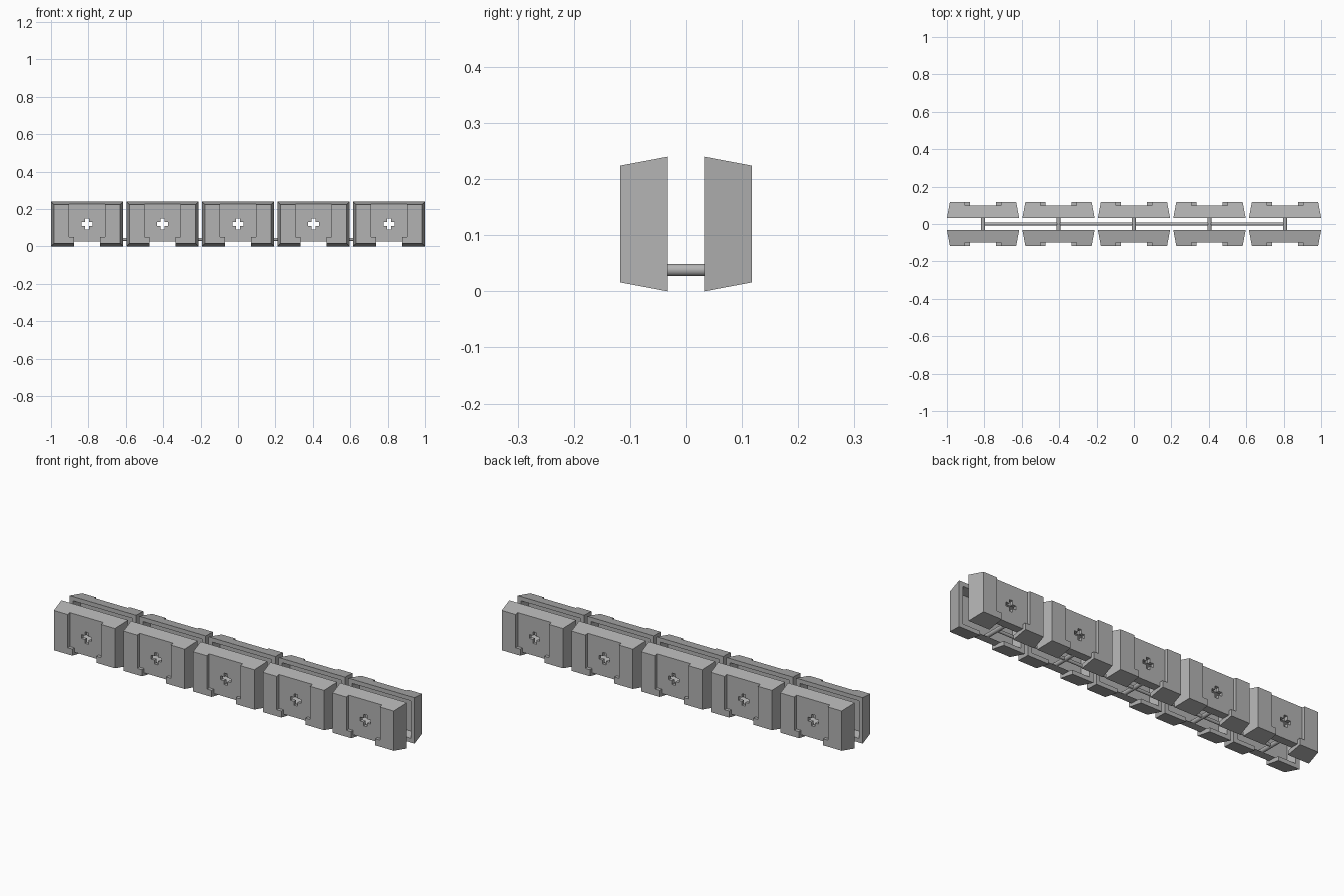
import bpy, bmesh, math
from mathutils import Matrix

cube = bpy.data.objects.get("Cube")
if cube:
    bpy.data.objects.remove(cube)

PITCH = 0.4035
HALF = 0.193
INNER, OUTER = -0.033, -0.118
TOP = 0.24
MID = TOP / 2
TAPER = 0.016

grey = bpy.data.materials.new("grey")
grey.use_nodes = True
colour = (0.45, 0.45, 0.45, 1)
grey.diffuse_color = colour
grey.node_tree.nodes["Principled BSDF"].inputs["Base Color"].default_value = colour


def make_object(name, mesh):
    obj = bpy.data.objects.new(name, mesh)
    bpy.context.collection.objects.link(obj)
    return obj


def prism(name, x, z0, z1, y0, y1, inset=0):
    """Box from y0 back to y1, with its y1 end narrowed by inset."""
    bm = bmesh.new()
    rings = []
    for y, i in ((y0, 0), (y1, inset)):
        corners = ((-x + i, z0 + i), (x - i, z0 + i), (x - i, z1 - i), (-x + i, z1 - i))
        rings.append([bm.verts.new((cx, y, cz)) for cx, cz in corners])
    a, b = rings
    bm.faces.new(a)
    bm.faces.new(b[::-1])
    for k in range(4):
        n = (k + 1) % 4
        bm.faces.new((a[k], b[k], b[n], a[n]))
    bmesh.ops.recalc_face_normals(bm, faces=bm.faces)
    mesh = bpy.data.meshes.new(name)
    bm.to_mesh(mesh)
    bm.free()
    return make_object(name, mesh)


# Tapered block and the shapes cut from it
wall = 0.02
block = prism("block", HALF, 0, TOP, INNER, OUTER, TAPER)
cutters = [
    prism("cavity", HALF - wall, wall, TOP - wall, INNER + 0.01, -0.082, 0.012),
    prism("face_recess", 0.097, 0.05, 0.3, -0.1, -0.2),
    prism("lower_recess", 0.07, -0.1, 0.06, -0.1, -0.2),
    prism("foot_notch", 0.07, -0.1, 0.027, 0, -0.2),
    prism("cross_bar", 0.03, MID - 0.01, MID + 0.01, 0, -0.2),
    prism("cross_post", 0.01, MID - 0.03, MID + 0.03, 0, -0.2),
]
for cutter in cutters:
    cutter.hide_render = True
    mod = block.modifiers.new(cutter.name, "BOOLEAN")
    mod.operation = "DIFFERENCE"
    mod.solver = "EXACT"
    mod.object = cutter

# Bake the cut shape once, then share it between all blocks
depsgraph = bpy.context.evaluated_depsgraph_get()
shell = bpy.data.meshes.new_from_object(block.evaluated_get(depsgraph))
shell.name = "block_shell"
shell.materials.clear()
shell.materials.append(grey)
for obj in cutters + [block]:
    bpy.data.objects.remove(obj)


def rod(name, radius, length, rotation, location):
    bm = bmesh.new()
    bmesh.ops.create_cone(bm, cap_ends=True, segments=24, radius1=radius,
                          radius2=radius, depth=length, matrix=rotation)
    for face in bm.faces:
        face.smooth = len(face.verts) == 4
    for edge in bm.edges:
        edge.smooth = all(f.smooth for f in edge.link_faces)
    mesh = bpy.data.meshes.new(name)
    bm.to_mesh(mesh)
    bm.free()
    mesh.materials.append(grey)
    obj = make_object(name, mesh)
    obj.location = location
    return obj


# Five facing pairs, each joined by a cross rod
ROD_Z = 0.038
for i in range(5):
    x = (i - 2) * PITCH
    for side, angle in (("front", 0), ("back", math.pi)):
        obj = make_object(f"{side}_block_{i + 1}", shell)
        obj.location.x = x
        obj.rotation_euler.z = angle
    rod(f"cross_rod_{i + 1}", 0.011, 0.17, Matrix.Rotation(math.pi / 2, 4, "X"), (x, 0, ROD_Z))

# Long rod linking the pairs
rod("long_rod", 0.008, 4 * PITCH, Matrix.Rotation(math.pi / 2, 4, "Y"), (0, 0, ROD_Z))
